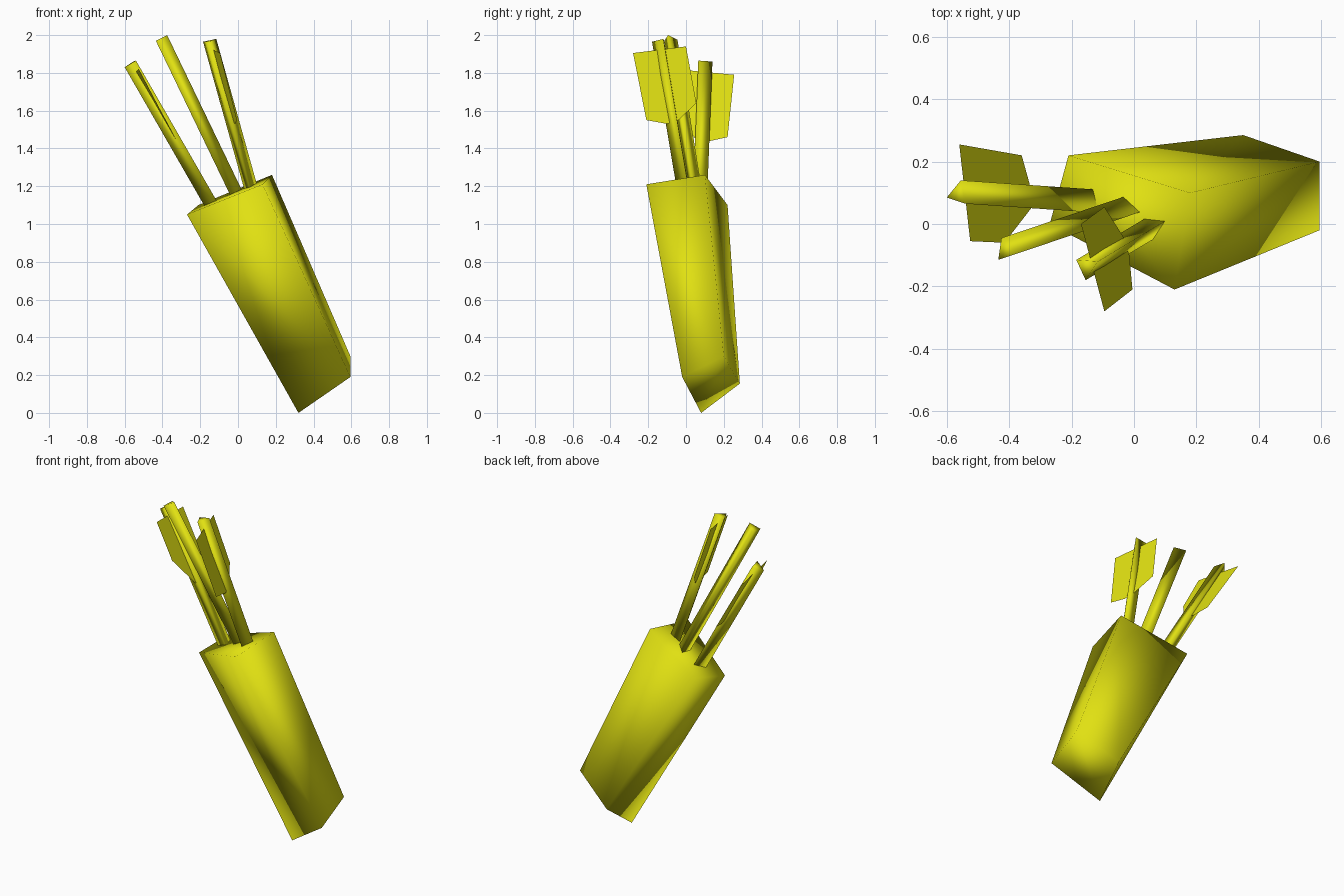
import bpy
from mathutils import Vector

if "Cube" in bpy.data.objects:
    bpy.data.objects.remove(bpy.data.objects["Cube"])

yellow = bpy.data.materials.new("yellow")
yellow.diffuse_color = (0.75, 0.75, 0.006, 1)
yellow.use_nodes = True
yellow.node_tree.nodes["Principled BSDF"].inputs["Base Color"].default_value = yellow.diffuse_color


def make_part(name, verts, faces, smooth):
    mesh = bpy.data.meshes.new(name)
    mesh.from_pydata([tuple(v) for v in verts], [], faces)
    mesh.materials.append(yellow)
    for poly in mesh.polygons:
        poly.use_smooth = smooth
    mesh.update()
    obj = bpy.data.objects.new(name, mesh)
    bpy.context.collection.objects.link(obj)
    return obj


def loft(name, top, bottom):
    """Closed prism between two matching rings, top listed counter-clockwise."""
    n = len(top)
    faces = [tuple(range(n)), tuple(reversed(range(n, 2 * n)))]
    faces += [(i, i + n, (i + 1) % n + n, (i + 1) % n) for i in range(n)]
    return make_part(name, list(top) + list(bottom), faces, True)


# Four-sided quiver, softly shaded
loft("quiver",
     [(0.13, -0.21, 1.21), (0.18, 0.10, 1.26), (-0.21, 0.22, 1.10), (-0.27, 0.0, 1.05)],
     [(0.595, -0.02, 0.19), (0.595, 0.20, 0.30), (0.35, 0.285, 0.155), (0.32, 0.08, 0.0)])

# Three-sided arrow shafts: end triangle and the run down into the quiver
shafts = {
    "left_shaft": ([(-0.60, 0.085, 1.83), (-0.54, 0.065, 1.865), (-0.555, 0.14, 1.86)],
                   (0.44, -0.03, -0.765)),
    "middle_shaft": ([(-0.435, -0.115, 1.97), (-0.375, -0.095, 2.0), (-0.425, -0.045, 1.975)],
                     (0.40, 0.135, -0.83)),
    "right_shaft": ([(-0.155, -0.18, 1.965), (-0.115, -0.12, 1.98), (-0.185, -0.115, 1.965)],
                    (0.222, 0.134, -0.795)),
}
for name, (tip, run) in shafts.items():
    tip = [Vector(p) for p in tip]
    loft(name, tip, [p + Vector(run) for p in tip])

# Flat feather vanes through the two outer shafts
vanes = {
    "left_vane": [(-0.56, 0.255, 1.79), (-0.525, -0.055, 1.82), (-0.415, -0.06, 1.61),
                  (-0.33, 0.05, 1.45), (-0.335, 0.13, 1.44), (-0.36, 0.22, 1.46)],
    "right_vane": [(-0.17, 0.0, 1.94), (-0.095, -0.28, 1.905), (-0.005, -0.21, 1.55),
                   (-0.015, -0.10, 1.53), (-0.035, -0.04, 1.55), (-0.095, 0.055, 1.64)],
}
for name, outline in vanes.items():
    make_part(name, outline, [tuple(range(len(outline)))], False)
